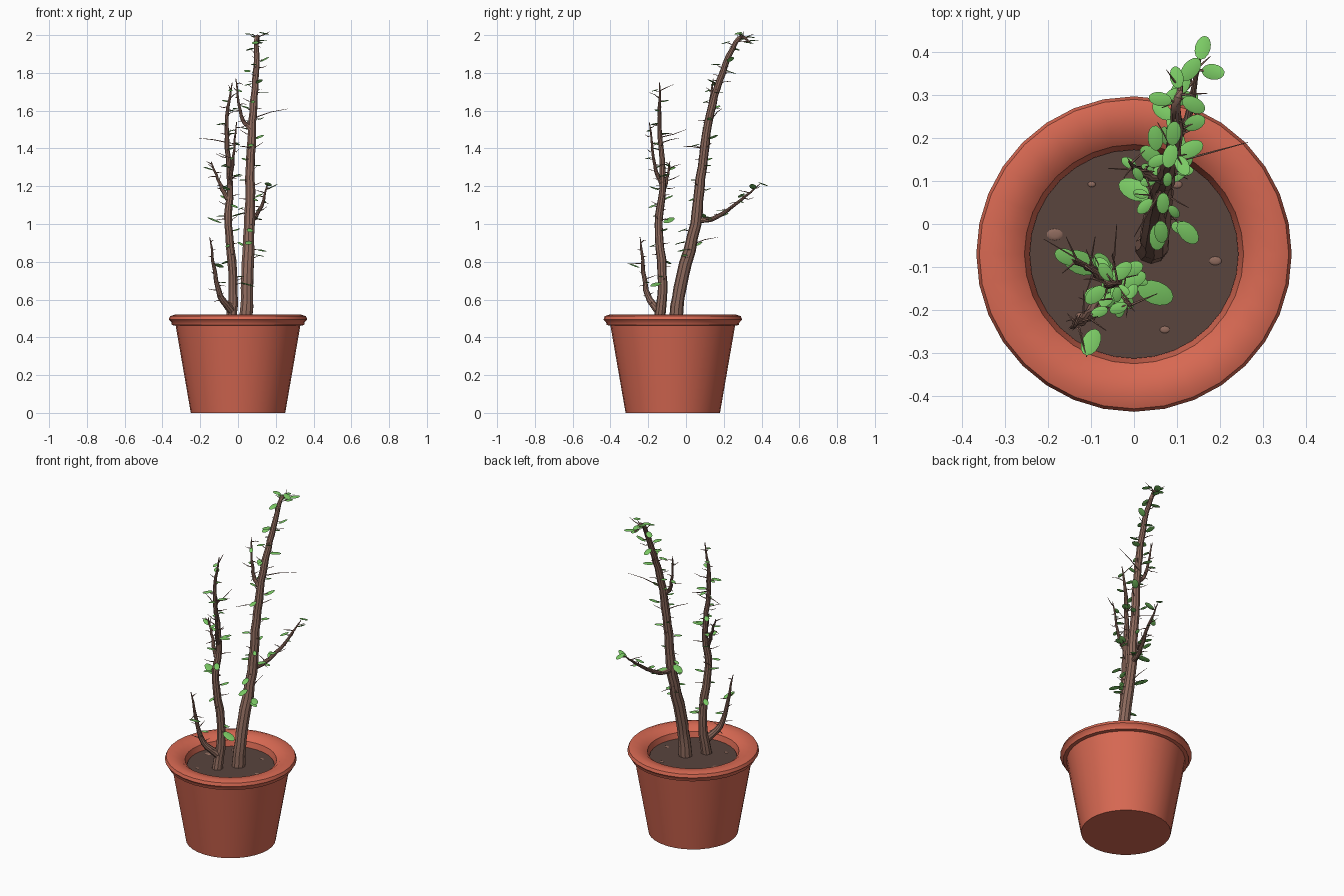
import bpy, bmesh, math, random
from mathutils import Vector, Matrix

if "Cube" in bpy.data.objects:
    bpy.data.objects.remove(bpy.data.objects["Cube"])
random.seed(7)


def material(name, rgb):
    m = bpy.data.materials.new(name)
    m.diffuse_color = (*rgb, 1)
    m.use_nodes = True
    m.node_tree.nodes["Principled BSDF"].inputs["Base Color"].default_value = m.diffuse_color
    return m


TERRACOTTA = material("terracotta", (0.68, 0.14, 0.085))
SOIL = material("dark_soil", (0.10, 0.058, 0.048))
BARK = material("brown_bark", (0.27, 0.145, 0.11))
LEAF = material("leaf_green", (0.20, 0.60, 0.13))
POT_Y = -0.07


def finish(bm, name, mat):
    bmesh.ops.recalc_face_normals(bm, faces=bm.faces)
    me = bpy.data.meshes.new(name)
    bm.to_mesh(me)
    bm.free()
    ob = bpy.data.objects.new(name, me)
    bpy.context.collection.objects.link(ob)
    me.materials.append(mat)
    bpy.ops.object.select_all(action='DESELECT')
    bpy.context.view_layer.objects.active = ob
    ob.select_set(True)
    bpy.ops.object.shade_smooth_by_angle(angle=math.radians(35))
    return ob


def lathe(name, profile, mat, steps=32):
    bm = bmesh.new()
    vs = [bm.verts.new((r, 0, z)) for r, z in profile]
    es = [bm.edges.new(p) for p in zip(vs, vs[1:])]
    bmesh.ops.spin(bm, geom=vs + es, cent=(0, 0, 0), axis=(0, 0, 1), angle=math.tau, steps=steps)
    bmesh.ops.remove_doubles(bm, verts=bm.verts, dist=1e-4)
    finish(bm, name, mat).location.y = POT_Y


def resample(points, n=5):
    """Smooth Catmull-Rom path through the points."""
    p = [Vector(q) for q in points]
    p = [2 * p[0] - p[1]] + p + [2 * p[-1] - p[-2]]
    out = []
    for a, b, c, d in zip(p, p[1:], p[2:], p[3:]):
        for t in (i / n for i in range(n)):
            out.append(0.5 * (2 * b + (c - a) * t + (2 * a - 5 * b + 4 * c - d) * t * t
                              + (3 * b - a - 3 * c + d) * t ** 3))
    return out + [p[-2]]


def add_tube(bm, path, radii, sides=10):
    rings = []
    for i, (q, r) in enumerate(zip(path, radii)):
        d = (path[min(i + 1, len(path) - 1)] - path[max(i - 1, 0)]).normalized()
        u = d.cross(Vector((0.3, -1, 0.1))).normalized()
        v = d.cross(u)
        rings.append([bm.verts.new(q + r * (u * math.cos(a) + v * math.sin(a)))
                      for a in (math.tau * k / sides for k in range(sides))])
    for a, b in zip(rings, rings[1:]):
        for k in range(sides):
            j = (k + 1) % sides
            bm.faces.new((a[k], a[j], b[j], b[k]))
    bm.faces.new(rings[0])
    bm.faces.new(rings[-1])


def add_leaf(bm, center, length, yaw, tilt):
    m = Matrix.Translation(center) @ Matrix.Rotation(yaw, 4, 'Z') @ Matrix.Rotation(-tilt, 4, 'Y')
    m = m @ Matrix.Diagonal((length / 2, length * .3, 0.0025, 1))
    bmesh.ops.create_uvsphere(bm, u_segments=14, v_segments=4, radius=1, matrix=m)


def add_twig(bm, base, tip):
    mid = base.lerp(tip, .5) + Vector((0, 0, random.uniform(-.008, .008)))
    add_tube(bm, [base, mid, tip], (.0032, .0022, .0008), 5)


twigs = bmesh.new()
leaves = bmesh.new()


def branch(name, radius, n_leaf, n_twig, points):
    """Tapering gnarled limb with leaves and short twigs spiralling up it."""
    path = resample(points)
    last = len(path) - 1
    for q in path[2:-1]:
        q.x += random.uniform(-.003, .003)
        q.y += random.uniform(-.003, .003)
    radii = [.002 + radius * (1 - i / last) ** .7 * random.uniform(.95, 1.07) for i in range(last + 1)]
    bm = bmesh.new()
    add_tube(bm, path, radii)
    finish(bm, name, BARK)
    for count, is_leaf in ((n_leaf, True), (n_twig, False)):
        for i in range(count):
            f = (.2 + .78 * (i + .5) / count) * last
            base = path[int(f)].lerp(path[int(f) + 1], f % 1)
            yaw = i * 2.4 + random.uniform(-.5, .5)
            out = Vector((math.cos(yaw), math.sin(yaw), random.uniform(-.1, .5)))
            if is_leaf:
                size = random.uniform(.035, .065)
                tip = base + out * (radii[int(f)] + size * .5)
                add_leaf(leaves, tip, size, yaw, random.uniform(-.4, .5))
            else:
                tip = base + out * random.uniform(.025, .075)
            add_twig(twigs, base, tip)


# Pot and soil
lathe("flower_pot", [(0, 0), (.25, 0), (.33, .462), (.35, .465), (.353, .48), (.367, .494), (.36, .512),
                     (.335, .52), (.285, .513), (.255, .49), (.24, .43), (0, .43)], TERRACOTTA)
lathe("soil", [(0, .432), (.238, .432), (.243, .458), (0, .458)], SOIL)

# Trunks and their branches
branch("tall_trunk", .035, 30, 24, [(.04, -.055, .44), (.05, -.032, .66), (.06, .05, 1.0), (.066, .085, 1.3),
                                    (.08, .13, 1.59), (.095, .192, 1.8), (.1, .28, 1.985), (.11, .345, 1.955)])
branch("short_trunk", .028, 16, 20, [(-.037, -.15, .44), (-.024, -.125, .68), (-.05, -.143, 1.0),
                                     (-.042, -.12, 1.22), (-.062, -.14, 1.52), (-.03, -.14, 1.75)])
branch("side_branch", .014, 6, 9, [(.06, .06, 1.02), (.085, .15, 1.03), (.13, .27, 1.11), (.155, .39, 1.21)])
branch("upper_branch", .012, 3, 9, [(.07, .105, 1.5), (.018, .12, 1.57), (-.012, .145, 1.77)])
branch("left_branch", .011, 2, 8, [(-.055, -.135, 1.13), (-.1, -.105, 1.22), (-.142, -.085, 1.33)])
branch("front_branch", .011, 5, 9, [(-.045, -.12, 1.19), (-.03, -.165, 1.31), (-.008, -.195, 1.54)])
branch("low_branch", .02, 1, 12, [(-.036, -.148, .54), (-.105, -.21, .65), (-.15, -.243, .93)])

# Long twigs, from start to end
for start, end in [((.08, .14, 1.56), (.265, .19, 1.61)), ((-.05, -.13, 1.43), (-.21, -.035, 1.455)),
                   ((.07, .09, 1.4), (0, -.03, 1.41)), ((-.05, -.13, 1.46), (-.04, 0, 1.5)),
                   ((.06, .03, .89), (.05, .17, .93)), ((-.13, -.235, .79), (-.11, -.31, .79))]:
    add_twig(twigs, Vector(start), Vector(end))

# Large leaves: centre and length, each turned outward from the stem line
for x, y, z, size in [(-.125, -.09, 1.02, .09), (.05, -.16, .68, .09), (-.1, -.275, .78, .07),
                      (.16, .41, 1.21, .06), (.115, .33, 1.96, .055), (.05, .2, 1.81, .06),
                      (0, .08, 1.05, .08), (.125, -.02, .86, .065), (.055, -.03, .9, .065)]:
    stem = Vector((.06, .05, z)) if y > -.05 else Vector((-.03, -.13, z))
    offset = Vector((x, y, z)) - stem
    add_leaf(leaves, (x, y, z), size, math.atan2(offset.y, offset.x), random.uniform(-.4, .4))
    if offset.length < .15:
        add_twig(twigs, stem, Vector((x, y, z)))
finish(twigs, "twigs", BARK)
finish(leaves, "leaves", LEAF)

# Small crumbs showing through the soil
crumbs = bmesh.new()
for i in range(6):
    a, r = 2.9 + i * 1.1, random.uniform(.009, .02)
    m = Matrix.Translation((.19 * math.cos(a), POT_Y + .19 * math.sin(a), .458))
    bmesh.ops.create_uvsphere(crumbs, u_segments=10, v_segments=6, radius=1,
                              matrix=m @ Matrix.Diagonal((r, r * .7, .003, 1)))
finish(crumbs, "soil_crumbs", BARK)
